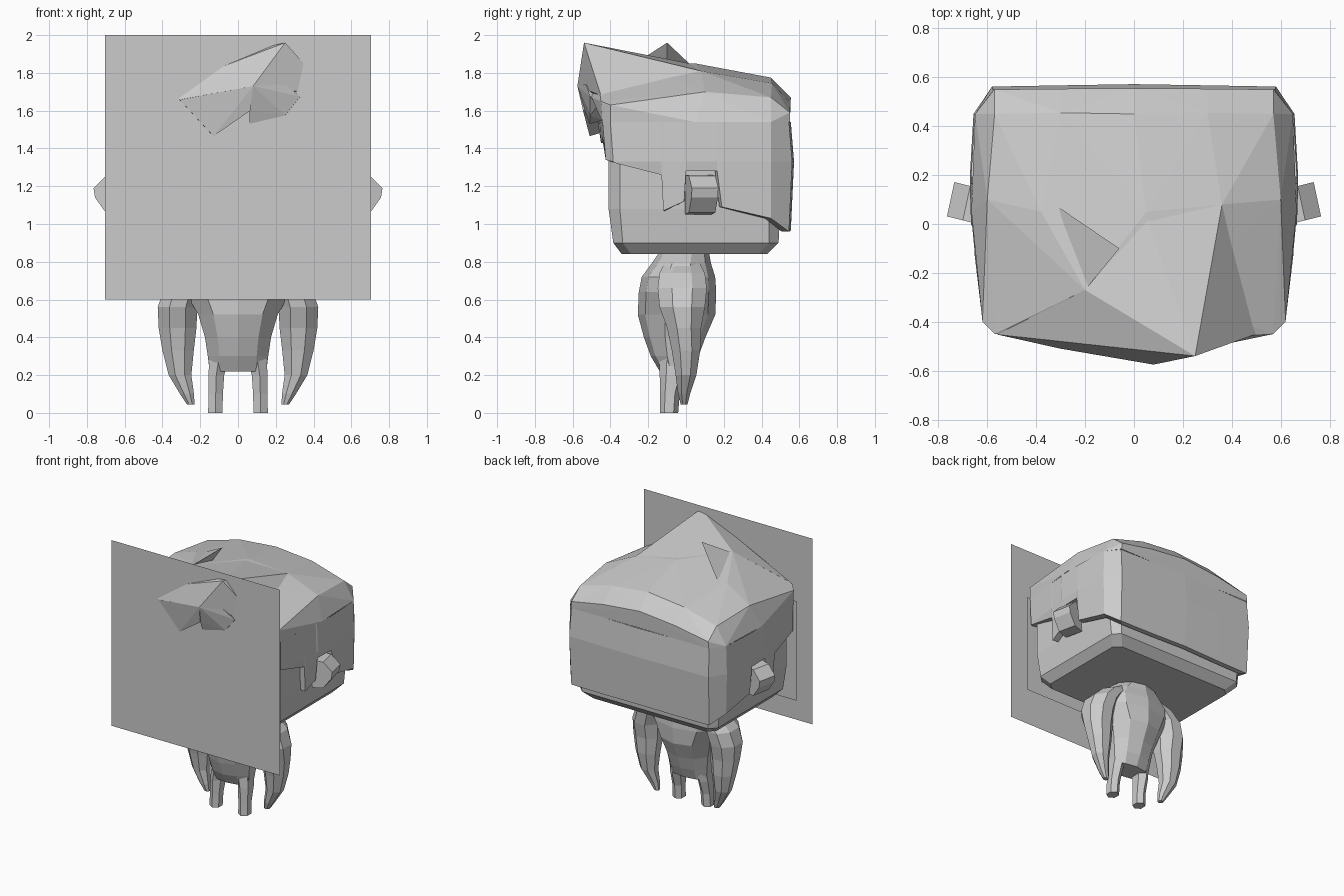
import bpy, bmesh, math

grey = bpy.data.materials.new("light_grey")
grey.diffuse_color = (0.6, 0.6, 0.6, 1)


def finish(name, bm, fix=True):
    if fix:
        bmesh.ops.recalc_face_normals(bm, faces=bm.faces)
    me = bpy.data.meshes.new(name)
    bm.to_mesh(me)
    bm.free()
    me.materials.append(grey)
    ob = bpy.data.objects.new(name, me)
    bpy.context.collection.objects.link(ob)
    return ob


def skin(name, rings, caps=True):
    """Join closed rings of points into a tube."""
    bm = bmesh.new()
    vs = [[bm.verts.new(p) for p in r] for r in rings]
    n = len(vs[0])
    for a, b in zip(vs, vs[1:]):
        for i in range(n):
            j = (i + 1) % n
            bm.faces.new((a[i], a[j], b[j], b[i]))
    if caps:
        bm.faces.new(vs[0])
        bm.faces.new(vs[-1])
    return finish(name, bm)


def hull(name, pts, open_bottom=False):
    """Faceted convex shape around points."""
    bm = bmesh.new()
    for p in pts:
        bm.verts.new(p)
    bmesh.ops.convex_hull(bm, input=bm.verts)
    bmesh.ops.delete(bm, geom=[v for v in bm.verts if not v.link_faces], context='VERTS')
    bmesh.ops.recalc_face_normals(bm, faces=bm.faces)
    if open_bottom:
        low = [f for f in bm.faces if f.normal.z < -.8]
        bmesh.ops.delete(bm, geom=low, context='FACES')
    return finish(name, bm, False)


def oval(cx, cy, z, rx, ry, n=8):
    k = 1 / math.cos(math.pi / n)
    return [(cx + k * rx * math.cos(2 * math.pi * (i + .5) / n),
             cy + k * ry * math.sin(2 * math.pi * (i + .5) / n), z) for i in range(n)]


def chamfer_box(x, y0, y1, z, c):
    return [(x - c, y0, z), (x, y0 + c, z), (x, y1 - c, z), (x - c, y1, z),
            (c - x, y1, z), (-x, y1 - c, z), (-x, y0 + c, z), (c - x, y0, z)]


def panel(name, x, y, z0, z1):
    bm = bmesh.new()
    bm.faces.new([bm.verts.new(p) for p in
                  ((-x, y, z0), (x, y, z0), (x, y, z1), (-x, y, z1))])
    return finish(name, bm, False)


# Flat panels at the face
panel("front_panel", .703, -.505, .60, 2.0)
panel("face_panel", .637, -.405, .80, 1.55)

# Head block with bevelled jaw
skin("head", [chamfer_box(.52, -.34, .43, .84, .05), chamfer_box(.575, -.385, .49, .90, .05),
              chamfer_box(.595, -.41, .50, 1.08, .06), chamfer_box(.595, -.41, .51, 1.55, .06)])

# Hair skirt: x, y, lower edge height
half = [(.25, -.44, 1.46), (.57, -.425, 1.34), (.615, -.385, 1.325), (.645, -.13, 1.26),
        (.645, -.12, 1.07), (.655, -.01, 1.12), (.66, 0, 1.28), (.665, .165, 1.28),
        (.665, .19, 1.09), (.65, .45, 1.03), (.575, .545, .96), (.3, .55, .96)]
cols = [(0, -.45, 1.43)] + half + [(0, .555, .965)] + [(-x, y, z) for x, y, z in half[::-1]]
skin("hair_sides", [[(x * .93, y * .93, 1.5) for x, y, z in cols],
                    [(x * .93, y * .93, z) for x, y, z in cols],
                    cols,
                    [(x * 1.01, y + (.017 if y > .5 else 0), max(z, 1.33)) for x, y, z in cols],
                    [(x, y * 1.04 if y < -.3 else y, 1.54) for x, y, z in cols]], caps=False)

# Hair crown
crown = [(-.2, -.27, 1.86), (.17, -.3, 1.86), (.05, .05, 1.85), (0, .45, 1.775),
         (0, .555, 1.67), (.36, .08, 1.81), (-.38, .05, 1.79), (-.2, -.48, 1.72), (.25, -.47, 1.79),
         (.33, -.50, 1.67)]
for s in (1, -1):
    crown += [(s * x, y, z) for x, y, z in (
        (.57, -.45, 1.65), (.615, -.40, 1.54), (.62, -.40, 1.63), (.665, .05, 1.54), (.60, .1, 1.70),
        (.65, .45, 1.54), (.57, .55, 1.59), (.57, .45, 1.67), (.3, .455, 1.745), (.3, .553, 1.64),
        (.57, -.443, 1.54), (.575, .55, 1.54))]
hull("hair_crown", crown, True)

# Forelock rising to a tip, with jagged locks below it
tip = (.25, -.54, 1.96)
crest = (.08, -.575, 1.73)
hull("forelock", [tip, crest, (-.3, -.51, 1.66), (-.56, -.452, 1.652), (-.2, -.27, 1.86),
                  (.17, -.33, 1.90), (.05, .03, 1.848), (.36, .08, 1.81), (.27, -.50, 1.77),
                  (.285, -.505, 1.89), (.50, -.45, 1.68), (-.3, -.44, 1.66), (.1, -.45, 1.62)])
hull("lock_left", [crest, (-.31, -.508, 1.66), (-.21, -.508, 1.56), (-.13, -.51, 1.465),
                   (.065, -.545, 1.60), (.06, -.43, 1.62), (-.3, -.45, 1.64), (-.13, -.46, 1.48)])
hull("lock_right", [crest, (.06, -.535, 1.6), (.06, -.51, 1.53), (.25, -.508, 1.575),
                    (.33, -.508, 1.675), (.25, -.53, 1.74), (.07, -.44, 1.55), (.33, -.44, 1.66)])

# Small spike on top
hull("top_spike", [(-.31, .07, 1.80), (-.20, -.27, 1.85), (-.17, -.1, 1.80), (-.06, -.1, 1.96)])

# Ears
ear = [(.62, 1.26), (.70, 1.255), (.765, 1.19), (.757, 1.14), (.70, 1.06), (.62, 1.05)]
for s, side in ((1, "right"), (-1, "left")):
    skin("ear_" + side, [[(s * x, -.005 + .25 * (x - .62), z) for x, z in ear],
                         [(s * (x - .03), .135 + .25 * (x - .62), z) for x, z in ear]])

# Torso
skin("torso", [oval(0, y, z, rx, ry, 10) for y, z, rx, ry in (
    (-.055, .22, .15, .08), (-.06, .30, .16, .12), (-.06, .40, .175, .155), (-.05, .52, .21, .195),
    (-.045, .64, .28, .195), (-.04, .72, .29, .185), (-.025, .79, .23, .15), (-.01, .85, .15, .125))])

for s, side in ((1, "right"), (-1, "left")):
    # Legs, leaning slightly forward
    skin("leg_" + side, [oval(s * x, y, z, rx, ry, 6) for x, y, z, rx, ry in (
        (.12, -.09, 0, .038, .042), (.118, -.085, .10, .038, .045),
        (.115, -.07, .20, .042, .06), (.10, -.06, .30, .05, .07))])
    # Arms, hanging and curving inward to a point
    skin("arm_" + side, [oval(s * x, y, z, rx, ry, 8) for x, y, z, rx, ry in (
        (.25, -.01, .045, .02, .018), (.27, -.01, .10, .037, .032), (.307, .0, .20, .06, .055),
        (.317, .0, .33, .083, .075), (.32, -.01, .45, .1, .09), (.32, -.02, .56, .105, .12),
        (.29, -.02, .66, .10, .13), (.22, -.02, .74, .09, .12), (.14, -.02, .80, .06, .09))])
